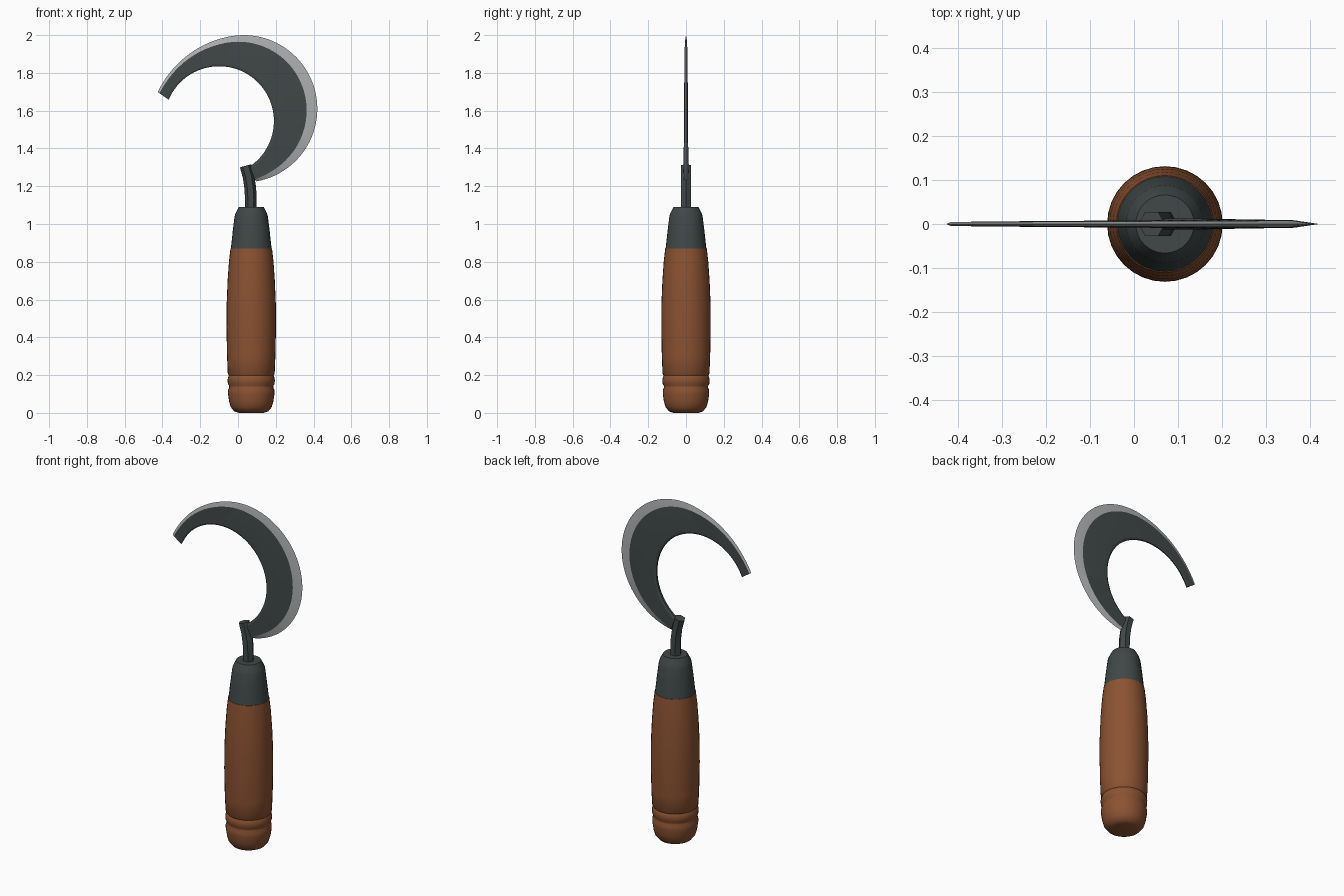
import bpy
import bmesh
from math import sin, cos, pi, radians
from mathutils import Vector

cube = bpy.data.objects.get("Cube")
if cube:
    bpy.data.objects.remove(cube, do_unlink=True)

AXIS_X = 0.07  # the handle stands a little to the left of the centre


def material(name, colour):
    mat = bpy.data.materials.new(name)
    mat.use_nodes = True
    rgba = (*colour, 1)
    mat.diffuse_color = rgba
    mat.node_tree.nodes["Principled BSDF"].inputs["Base Color"].default_value = rgba
    return mat


wood = material("brown wood", (0.26, 0.085, 0.032))
iron = material("dark iron", (0.052, 0.064, 0.064))
steel = material("bright steel", (0.42, 0.43, 0.44))


def finish(name, bm, mats, angle):
    """Turn a bmesh into a smooth shaded object."""
    bmesh.ops.recalc_face_normals(bm, faces=bm.faces)
    mesh = bpy.data.meshes.new(name)
    bm.to_mesh(mesh)
    bm.free()
    for mat in mats:
        mesh.materials.append(mat)
    obj = bpy.data.objects.new(name, mesh)
    bpy.context.collection.objects.link(obj)
    bpy.ops.object.select_all(action="DESELECT")
    obj.select_set(True)
    bpy.context.view_layer.objects.active = obj
    bpy.ops.object.shade_smooth_by_angle(angle=radians(angle))
    return obj


def loft(rings, materials=None):
    """Skin a row of closed rings and cap both ends."""
    bm = bmesh.new()
    rows = [[bm.verts.new(p) for p in ring] for ring in rings]
    n = len(rows[0])
    for a, b in zip(rows, rows[1:]):
        for i in range(n):
            j = (i + 1) % n
            face = bm.faces.new((a[i], a[j], b[j], b[i]))
            if materials:
                face.material_index = materials[i]
    bm.faces.new(rows[0])
    bm.faces.new(rows[-1])
    return bm


def turned(name, profile, mat, sides=32):
    """Lathe a (radius, height) profile round the handle axis."""
    turns = [2 * pi * i / sides for i in range(sides)]
    rings = [[(AXIS_X + r * cos(t), r * sin(t), z) for t in turns] for r, z in profile]
    return finish(name, loft(rings), [mat], 35)


# Wooden grip with two beads above a rounded butt
grip = [(0.066, 0), (0.09, 0.008), (0.108, 0.03), (0.117, 0.06), (0.123, 0.1),
        (0.123, 0.12), (0.117, 0.135), (0.117, 0.143), (0.124, 0.155),
        (0.125, 0.175), (0.122, 0.19), (0.118, 0.197), (0.124, 0.206),
        (0.128, 0.3), (0.131, 0.45), (0.13, 0.58), (0.125, 0.7),
        (0.118, 0.8), (0.11, 0.87)]
turned("grip", grip, wood)

# Tapered iron collar
collar = [(0.108, 0.868), (0.098, 0.96), (0.088, 1.04), (0.083, 1.057), (0.066, 1.09)]
turned("collar", collar, iron)

# Bent six-sided tang
path = [Vector(p) for p in ((0.067, 0, 1.06), (0.068, 0, 1.13), (0.065, 0, 1.19),
                            (0.056, 0, 1.25), (0.04, 0, 1.308))]
rings = []
for i, p in enumerate(path):
    along = (path[min(i + 1, len(path) - 1)] - path[max(i - 1, 0)]).normalized()
    side = Vector((0, 1, 0)).cross(along)
    rings.append([p + side * 0.031 * cos(k * pi / 3) + Vector((0, 0.031 * sin(k * pi / 3), 0))
                  for k in range(6)])
finish("tang", loft(rings), [iron], 40)

# Crescent blade: outer arc flares at the tip, inner arc is a smaller offset circle
STATIONS = 64
rings = []
for s in range(STATIONS + 1):
    t = s / STATIONS
    turn = -80.5 + 249.5 * t
    radius = 0.39 + 0.074 * (max(turn - 100, 0) / 69) ** 2
    ray = Vector((cos(radians(turn)), 0, sin(radians(turn))))
    outer = Vector((0.03, 0, 1.61)) + ray * radius
    bend = radians(-56 + 213 * t)
    inner = Vector((-0.10, 0, 1.545)) + Vector((cos(bend), 0, sin(bend))) * 0.29
    across = (inner - outer).normalized()
    edge = outer + across * (0.011 + 0.047 * sin(pi * t ** 0.76))
    spine = inner - across * 0.012
    half = Vector((0, 0.013 - 0.008 * t, 0))
    rings.append([outer, edge - half * 0.8, spine - half, inner - half * 0.5,
                  inner + half * 0.5, spine + half, edge + half * 0.8])
finish("blade", loft(rings, [1, 0, 0, 0, 0, 0, 1]), [iron, steel], 9)
